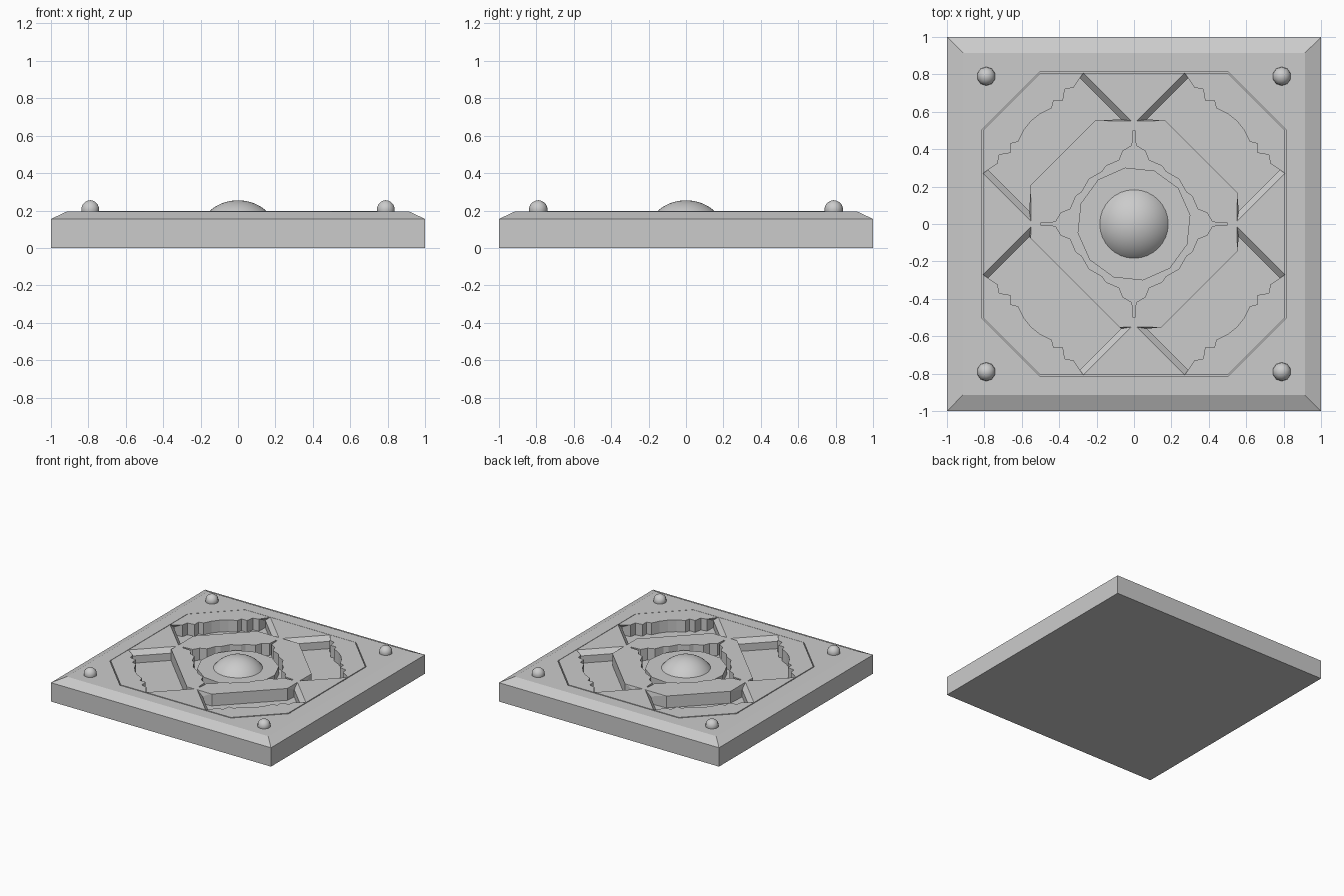
import bpy, bmesh, math
from mathutils import Matrix

if "Cube" in bpy.data.objects:
    bpy.data.objects.remove(bpy.data.objects["Cube"])

stone = bpy.data.materials.new("stone grey")
stone.diffuse_color = (0.6, 0.6, 0.6, 1)
stone.use_nodes = True
stone.node_tree.nodes["Principled BSDF"].inputs["Base Color"].default_value = stone.diffuse_color


def make(name, bm):
    bmesh.ops.recalc_face_normals(bm, faces=bm.faces)
    me = bpy.data.meshes.new(name)
    bm.to_mesh(me)
    bm.free()
    me.materials.append(stone)
    ob = bpy.data.objects.new(name, me)
    bpy.context.collection.objects.link(ob)
    return ob


def loft(name, rings):
    """Closed solid through rings of (points, z)."""
    bm = bmesh.new()
    loops = [[bm.verts.new((x, y, z)) for x, y in pts] for pts, z in rings]
    n = len(loops[0])
    for a, b in zip(loops, loops[1:]):
        for i in range(n):
            j = (i + 1) % n
            bm.faces.new((a[i], a[j], b[j], b[i]))
    bm.faces.new(loops[0])
    bm.faces.new(loops[-1])
    bmesh.ops.triangulate(bm, faces=bm.faces[:])
    return make(name, bm)


def square(r):
    return [(-r, -r), (r, -r), (r, r), (-r, r)]


def turn(pts, k):
    for _ in range(k):
        pts = [(-y, x) for x, y in pts]
    return pts


def octagon(r):
    return [p for k in range(4) for p in turn([(r, -r * 0.62), (r, r * 0.62)], k)]


def boolean(target, tool, mode):
    m = target.modifiers.new("cut", 'BOOLEAN')
    m.operation, m.object, m.solver = mode, tool, 'EXACT'
    bpy.context.view_layer.objects.active = target
    bpy.ops.object.modifier_apply(modifier="cut")
    bpy.data.objects.remove(tool)


# Square slab with a chamfered rim
slab = loft("tile_slab", [(square(1), 0), (square(1), 0.155), (square(0.915), 0.195)])

# Octagonal panel set off by a fine groove
boolean(slab, loft("groove", [(octagon(0.813), 0.175), (octagon(0.813), 0.25)]), 'DIFFERENCE')
boolean(slab, loft("panel", [(octagon(0.807), 0.05), (octagon(0.807), 0.197)]), 'UNION')

# Four corner pockets: clipped inner bar, sloped side bands, ragged outer wall
ragged = [(0.32, 0.73), (0.37, 0.72), (0.38, 0.66), (0.43, 0.66), (0.44, 0.62), (0.5, 0.59),
          (0.55, 0.55), (0.59, 0.5), (0.62, 0.44), (0.66, 0.43), (0.66, 0.38), (0.72, 0.37),
          (0.73, 0.32)]
for k, d in enumerate((0.72, 0.76, 0.63, 0.70)):
    bar = [(0.552, d - 0.552), (d - 0.552, 0.552)]
    low = bar + [(0.07, 0.56), (0.317, 0.807)] + ragged + [(0.807, 0.317), (0.56, 0.07)]
    high = bar + [(0.01, 0.55), (0.267, 0.807)] + ragged + [(0.807, 0.267), (0.55, 0.01)]
    rings = [(turn(low, k), 0.1), (turn(low, k), 0.16), (turn(high, k), 0.2)]
    boolean(slab, loft("pocket", rings), 'DIFFERENCE')

# Stepped star recess around the middle
star = [(0.006, 0.5), (0.01, 0.42), (0.06, 0.39), (0.08, 0.34), (0.15, 0.31), (0.17, 0.28),
        (0.24, 0.24), (0.28, 0.17), (0.31, 0.15), (0.34, 0.08), (0.39, 0.06), (0.42, 0.01),
        (0.5, 0.006)]
ring = [p for k in range(4) for p in turn(star[::-1], k)]
boolean(slab, loft("recess", [(ring, 0.1), (ring, 0.22)]), 'DIFFERENCE')

# Central disc
disc = [(0.305 * math.cos(math.tau * (i + 0.3) / 12), 0.305 * math.sin(math.tau * (i + 0.3) / 12))
        for i in range(12)]
loft("centre_disc", [(disc, 0.08), (disc, 0.165)])


def ball(name, x, y, z, r, seg, cut):
    """Sphere cap kept above height cut."""
    bm = bmesh.new()
    bmesh.ops.create_uvsphere(bm, u_segments=seg, v_segments=seg, radius=r,
                              matrix=Matrix.Translation((x, y, z)))
    geom = bm.verts[:] + bm.edges[:] + bm.faces[:]
    bmesh.ops.bisect_plane(bm, geom=geom, plane_co=(0, 0, cut), plane_no=(0, 0, 1),
                           clear_inner=True)
    bmesh.ops.holes_fill(bm, edges=bm.edges[:])
    ob = make(name, bm)
    bpy.ops.object.select_all(action='DESELECT')
    ob.select_set(True)
    bpy.context.view_layer.objects.active = ob
    bpy.ops.object.shade_smooth_by_angle(angle=math.radians(40))


# Central dome and corner studs
ball("centre_dome", 0, 0, 0.023, 0.232, 32, 0.16)
for i, (x, y) in enumerate(square(0.79)):
    ball(f"corner_stud_{i + 1}", x, y, 0.205, 0.05, 10, 0.19)
